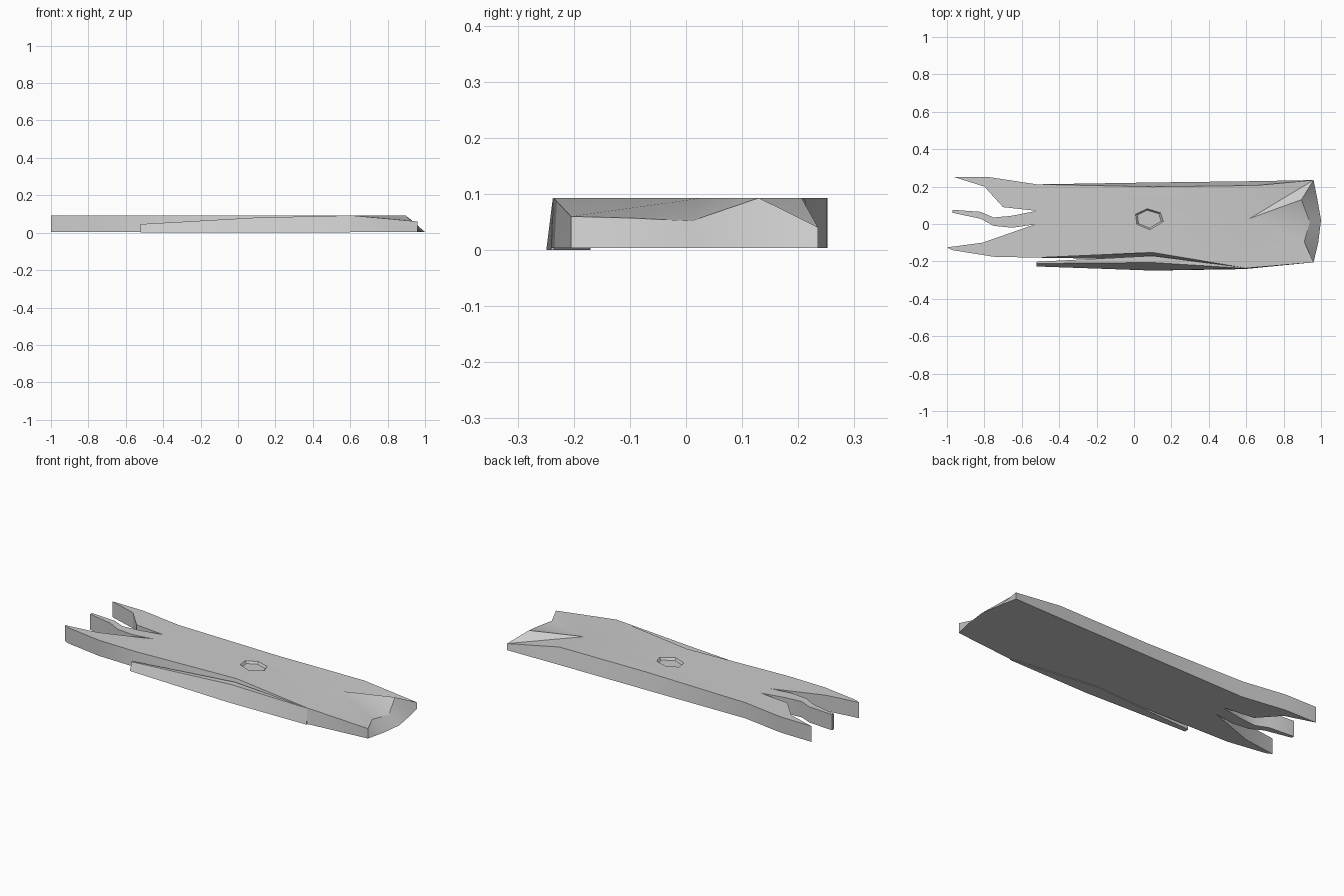
import bpy, bmesh

if "Cube" in bpy.data.objects:
    bpy.data.objects.remove(bpy.data.objects["Cube"])

BASE, TOP = 0.004, 0.093


def make_object(name, verts, faces):
    bm = bmesh.new()
    vs = [bm.verts.new(v) for v in verts]
    for f in faces:
        bm.faces.new([vs[i] for i in f])
    bmesh.ops.recalc_face_normals(bm, faces=bm.faces)
    mesh = bpy.data.meshes.new(name)
    bm.to_mesh(mesh)
    bm.free()
    obj = bpy.data.objects.new(name, mesh)
    bpy.context.collection.objects.link(obj)
    return obj


def bridge(a, b, n):
    # quads between two closed rings of n vertices
    return [(a + i, a + (i + 1) % n, b + (i + 1) % n, b + i) for i in range(n)]


# Plank outline: broken right end, long back edge, three spikes, front edge
end = [(.96, -.205), (.985, -.1), (1, .02), (.98, .135), (.96, .235)]
back = [(.65, .229), (.1, .222), (-.52, .212)]
spikes = [(-.77, .25), (-.965, .252), (-.80, .20), (-.70, .09), (-.52, .07),
          (-.66, .043), (-.75, .035), (-.82, .065), (-.97, .076), (-.97, .06),
          (-.82, .028), (-.75, -.01), (-.65, -.02), (-.53, -.002),
          (-.81, -.10), (-1, -.125), (-.97, -.14), (-.75, -.175)]
front = [(-.52, -.18), (.1, -.19), (.6, -.24)]
outline = end + back + spikes + front
n = len(outline)

# Worn top edge differs from the outline at the end and along both sides
top = [(x, y, TOP) for x, y in outline]
top[0:7] = [(.96, -.205, .06), (.91, -.095, .057), (.94, .01, .052),
            (.895, .13, TOP), (.96, .235, .041),
            (.65, .206, TOP), (.1, .199, TOP)]
top[n - 2] = (.1, -.152, TOP)
top[n - 1] = (.6, -.236, TOP)

verts = [(x, y, BASE) for x, y in outline] + top + [(.62, .03, TOP)]
mid = 2 * n
faces = [tuple(range(n))] + bridge(0, n, n)
faces.append(tuple(range(n + 5, 2 * n)) + (mid,))
fan = [2 * n - 1] + [n + i for i in range(6)]
faces += [(mid, a, b) for a, b in zip(fan, fan[1:])]
plank = make_object("plank", verts, faces)

# Hexagonal knot hollow, cut into the top
hexagon = [(.07, .082), (.142, .06), (.157, .013), (.085, -.031), (.015, -.002), (.008, .052)]
cx, cy = .078, .027
kv = []
for z, s in ((TOP - .012, .85), (TOP + .012, 1.15)):
    kv += [(cx + (x - cx) * s, cy + (y - cy) * s, z) for x, y in hexagon]
knot = make_object("knot_cutter", kv,
                   [tuple(range(6)), tuple(range(6, 12))] + bridge(0, 6, 6))
knot.hide_render = True
mod = plank.modifiers.new("knot", 'BOOLEAN')
mod.operation = 'DIFFERENCE'
mod.solver = 'EXACT'
mod.object = knot
bpy.context.view_layer.objects.active = plank
plank.select_set(True)
bpy.ops.object.modifier_apply(modifier=mod.name)
bpy.data.objects.remove(knot)

# Splinter peeling from the front edge: x, outer base, outer top, inner y, top z
sections = [(-.52, -.227, -.211, -.202, .046),
            (.1, -.249, -.206, -.170, .081),
            (.6, -.241, -.2375, -.235, .092)]
sv = []
for x, ob, ot, inner, z in sections:
    sv += [(x, ob, 0), (x, ot, z), (x, inner, z), (x, inner, 0)]
splinter = make_object("side_splinter", sv,
                       [(0, 1, 2, 3), (8, 9, 10, 11)] + bridge(0, 4, 4) + bridge(4, 8, 4))

# Soft shading with sharp edges kept
for obj in (plank, splinter):
    bpy.ops.object.select_all(action='DESELECT')
    obj.select_set(True)
    bpy.context.view_layer.objects.active = obj
    bpy.ops.object.shade_smooth_by_angle(angle=0.52)
